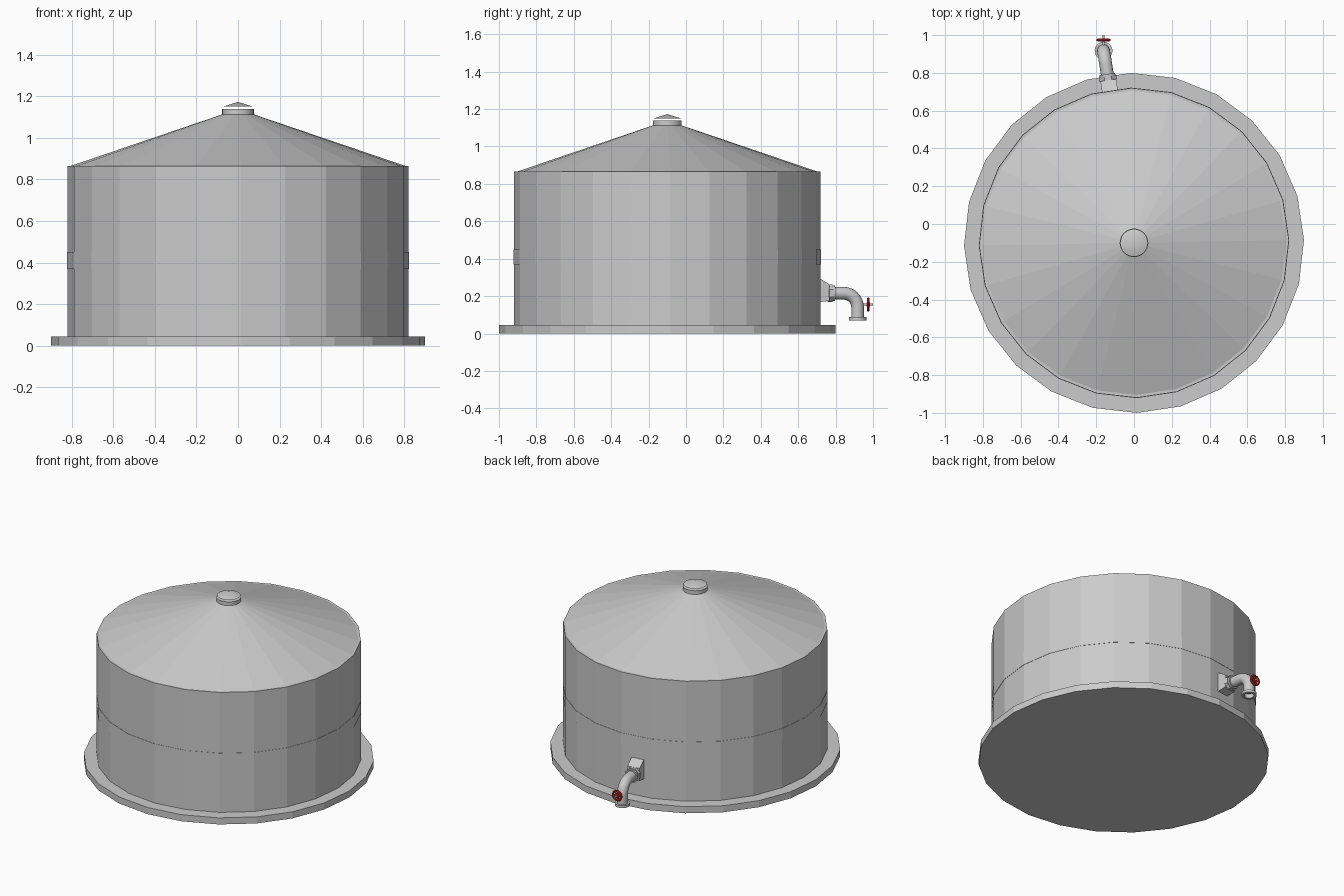
import bpy, bmesh, math
from mathutils import Matrix, Vector

if "Cube" in bpy.data.objects:
    bpy.data.objects.remove(bpy.data.objects["Cube"])

CY = -0.1                       # tank axis sits slightly forward of the origin
SIDES, TURN = 24, math.radians(1)
OUT = math.radians(9)           # heading of the outlet, away from +y


def finish(bm, name, mat=None, matrix=None, smooth=False):
    bmesh.ops.recalc_face_normals(bm, faces=bm.faces[:])
    me = bpy.data.meshes.new(name)
    bm.to_mesh(me)
    bm.free()
    ob = bpy.data.objects.new(name, me)
    bpy.context.collection.objects.link(ob)
    if matrix is not None:
        me.transform(matrix)
    if mat:
        me.materials.append(mat)
    if smooth:
        bpy.ops.object.select_all(action='DESELECT')
        ob.select_set(True)
        bpy.context.view_layer.objects.active = ob
        bpy.ops.object.shade_smooth_by_angle(angle=math.radians(40))
    return ob


def lathe(name, profile, sides, turn=0.0, closed=False, **kw):
    """Revolve (radius, z) points about z; zero radius makes a pole."""
    bm = bmesh.new()
    rings = []
    for r, z in profile:
        if r == 0:
            rings.append([bm.verts.new((0, 0, z))] * sides)
        else:
            rings.append([bm.verts.new((r * math.cos(turn + 2 * math.pi * i / sides),
                                        r * math.sin(turn + 2 * math.pi * i / sides), z))
                          for i in range(sides)])
    pairs = list(zip(rings, rings[1:])) + ([(rings[-1], rings[0])] if closed else [])
    for a, b in pairs:
        for i in range(sides):
            j = (i + 1) % sides
            bm.faces.new(list(dict.fromkeys((a[i], a[j], b[j], b[i]))))
    return finish(bm, name, **kw)


axis = Matrix.Translation((0, CY, 0))

# Base slab, wall, overlap band and conical roof
lathe("base_slab", [(0, 0), (0.9, 0), (0.9, 0.045), (0, 0.045)], SIDES, TURN, matrix=axis)
lathe("tank_wall", [(0.82, 0.04), (0.82, 0.865), (0.79, 0.865)], SIDES, TURN, matrix=axis)
lathe("wall_band", [(0.819, 0.37), (0.822, 0.37), (0.822, 0.45), (0.819, 0.45)],
      SIDES, TURN, matrix=axis)
lathe("roof", [(0.805, 0.865), (0.07, 1.115), (0, 1.115)], SIDES, TURN, matrix=axis)

# Roof vent collar and its floating cone cap
lathe("vent_collar", [(0.068, 1.09), (0.068, 1.11), (0.076, 1.112), (0.076, 1.138), (0, 1.138)],
      32, matrix=axis, smooth=True)
lathe("vent_cap", [(0, 1.15), (0.073, 1.15), (0, 1.173)], 32, matrix=axis, smooth=True)

# Outlet frame: local y points out through the wall
outlet = axis @ Matrix.Rotation(OUT, 4, 'Z')
along_y = Matrix.Rotation(-math.pi / 2, 4, 'X')   # turns z into y
PZ, REACH, PR = 0.215, 1.03, 0.034

# Wall bracket with sloping top
bm = bmesh.new()
side = [(0.80, 0.165), (0.872, 0.175), (0.872, 0.262), (0.815, 0.297), (0.80, 0.297)]
face = bm.faces.new([bm.verts.new((-0.042, y, z)) for y, z in side])
ext = bmesh.ops.extrude_face_region(bm, geom=[face])
bmesh.ops.translate(bm, vec=(0.084, 0, 0),
                    verts=[v for v in ext['geom'] if isinstance(v, bmesh.types.BMVert)])
finish(bm, "outlet_bracket", matrix=outlet)

# Octagonal coupling nut and ring
place = outlet @ Matrix.Translation((0, 0, PZ)) @ along_y
lathe("coupling_nut", [(0, 0.87), (0.05, 0.87), (0.05, 0.892), (0, 0.892)], 8, math.pi / 8, matrix=place)
lathe("coupling_ring", [(0, 0.89), (0.042, 0.89), (0.042, 0.905), (0, 0.905)], 24,
      matrix=place, smooth=True)

# Elbow pipe swept from the wall down to the spout
BEND = 0.075
path = [(0, 0.88, PZ)]
path += [(0, REACH - BEND + BEND * math.sin(t), PZ - BEND + BEND * math.cos(t))
         for t in (math.pi / 2 * k / 8 for k in range(9))]
path += [(0, REACH, 0.075)]
bm = bmesh.new()
rings = []
for i, p in enumerate(path):
    tan = (Vector(path[min(i + 1, len(path) - 1)]) - Vector(path[max(i - 1, 0)])).normalized()
    up = Vector((1, 0, 0)).cross(tan)
    rings.append([bm.verts.new(Vector(p) + PR * (math.cos(a) * Vector((1, 0, 0)) + math.sin(a) * up))
                  for a in (2 * math.pi * k / 20 for k in range(20))])
for a, b in zip(rings, rings[1:]):
    for k in range(20):
        bm.faces.new((a[k], a[(k + 1) % 20], b[(k + 1) % 20], b[k]))
finish(bm, "outlet_pipe", matrix=outlet, smooth=True)

# Spout lip with a recessed bore
spout = outlet @ Matrix.Translation((0, REACH, 0))
lathe("spout_lip", [(0.034, 0.087), (0.047, 0.087), (0.047, 0.07), (0.03, 0.07), (0.03, 0.1), (0, 0.1)],
      24, matrix=spout, smooth=True)

# Red handwheel facing the back
red = bpy.data.materials.new("valve_red")
red.diffuse_color = (0.7, 0.02, 0.02, 1)
red.use_nodes = True
red.node_tree.nodes["Principled BSDF"].inputs["Base Color"].default_value = red.diffuse_color
centre = outlet @ Vector((0, REACH, 0.155))
wheel = Matrix.Translation((centre.x, 0.974, 0.155)) @ along_y
tube = [(0.031 + 0.007 * math.cos(a), 0.007 * math.sin(a))
        for a in (2 * math.pi * k / 8 for k in range(8))]
lathe("wheel_rim", tube, 24, closed=True, mat=red, matrix=wheel, smooth=True)
lathe("wheel_hub", [(0, -0.008), (0.011, -0.008), (0.011, 0.009), (0, 0.009)], 12, mat=red, matrix=wheel)
bm = bmesh.new()
for k in range(3):
    bmesh.ops.create_cube(bm, size=1, matrix=Matrix.Rotation(math.pi * k / 3, 4, 'Z')
                          @ Matrix.Diagonal((0.06, 0.008, 0.006, 1)))
finish(bm, "wheel_spokes", mat=red, matrix=wheel)
lathe("valve_stem", [(0, -0.06), (0.006, -0.06), (0.006, 0.026), (0, 0.026)], 12, matrix=wheel, smooth=True)
